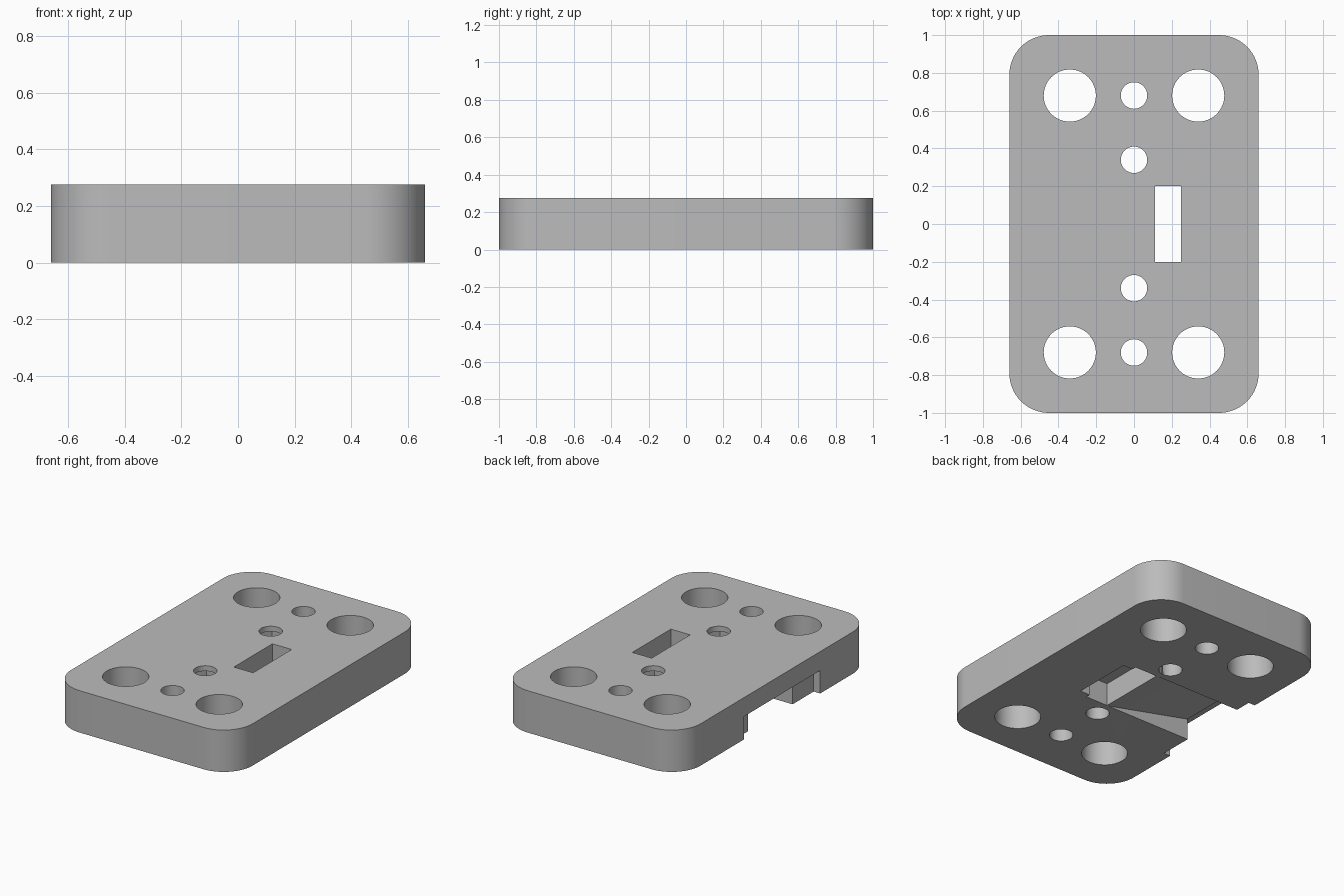
import bpy, bmesh, math

default = bpy.data.objects.get("Cube")
if default:
    bpy.data.objects.remove(default, do_unlink=True)

HALF_X, HALF_Y, THICK, CORNER = 0.66, 1.0, 0.275, 0.21

grey = bpy.data.materials.new("plain grey")
grey.use_nodes = True
colour = (0.5, 0.5, 0.5, 1)
grey.diffuse_color = colour
grey.node_tree.nodes["Principled BSDF"].inputs["Base Color"].default_value = colour


def prism(name, points, direction):
    """Extrude a closed outline of 3D points along a direction."""
    bm = bmesh.new()
    face = bm.faces.new([bm.verts.new(p) for p in points])
    moved = bmesh.ops.extrude_face_region(bm, geom=[face])["geom"]
    bmesh.ops.translate(bm, vec=direction,
                        verts=[v for v in moved if isinstance(v, bmesh.types.BMVert)])
    bmesh.ops.recalc_face_normals(bm, faces=bm.faces[:])
    mesh = bpy.data.meshes.new(name)
    bm.to_mesh(mesh)
    bm.free()
    obj = bpy.data.objects.new(name, mesh)
    bpy.context.collection.objects.link(obj)
    return obj


def column(name, x, y, radius, sides, z0=-0.1, z1=0.4):
    ring = [(x + radius * math.cos(math.tau * i / sides),
             y + radius * math.sin(math.tau * i / sides), z0) for i in range(sides)]
    return prism(name, ring, (0, 0, z1 - z0))


def block(name, x0, x1, y0, y1, z0, z1):
    return prism(name, [(x0, y0, z0), (x1, y0, z0), (x1, y1, z0), (x0, y1, z0)],
                 (0, 0, z1 - z0))


# Plate with rounded corners
outline = []
for quarter, (sx, sy) in enumerate([(1, 1), (-1, 1), (-1, -1), (1, -1)]):
    for i in range(17):
        a = math.pi / 2 * (quarter + i / 16)
        outline.append((sx * (HALF_X - CORNER) + CORNER * math.cos(a),
                        sy * (HALF_Y - CORNER) + CORNER * math.sin(a), 0))
plate = prism("latch_plate", outline, (0, 0, THICK))
plate.data.materials.append(grey)

# Bolt holes, pin holes and hexagonal nut traps
cutters = []
for y in (-0.68, 0.68):
    for x in (-0.34, 0.34):
        cutters.append(column("bolt_hole", x, y, 0.138, 64))
    cutters.append(column("pin_hole", 0, y, 0.07, 48))
    cutters.append(column("screw_hole", 0, y / 2, 0.07, 48))
    cutters.append(column("nut_trap", 0, y / 2, 0.1, 6, 0.12, 0.24))

# Release slot, catch pocket, entry recess and lead-in ramp on the underside
cutters.append(block("release_slot", 0.11, 0.25, -0.2, 0.2, -0.1, 0.4))
cutters.append(block("catch_pocket", 0.018, 0.18, -0.23, 0.23, -0.1, 0.15))
cutters.append(block("entry_recess", -0.8, -0.613, -0.45, 0.34, -0.1, 0.151))
slope = 0.15 / 0.67
ramp = [(x, -0.231, (0.01 - x) * slope) for x in (0.1, -0.7)]
cutters.append(prism("lead_in_ramp", ramp + [(-0.7, -0.231, -0.1), (0.1, -0.231, -0.1)],
                     (0, 0.462, 0)))

for cutter in cutters:
    cutter.hide_render = True
    cut = plate.modifiers.new(cutter.name, "BOOLEAN")
    cut.operation = "DIFFERENCE"
    cut.solver = "EXACT"
    cut.object = cutter

# Bake the cuts and drop the cutters
graph = bpy.context.evaluated_depsgraph_get()
baked = bpy.data.meshes.new_from_object(plate.evaluated_get(graph))
plate.modifiers.clear()
plate.data = baked
for cutter in cutters:
    bpy.data.objects.remove(cutter, do_unlink=True)
baked.materials.clear()
baked.materials.append(grey)

bpy.ops.object.select_all(action="DESELECT")
plate.select_set(True)
bpy.context.view_layer.objects.active = plate
bpy.ops.object.shade_smooth_by_angle(angle=math.radians(30))
